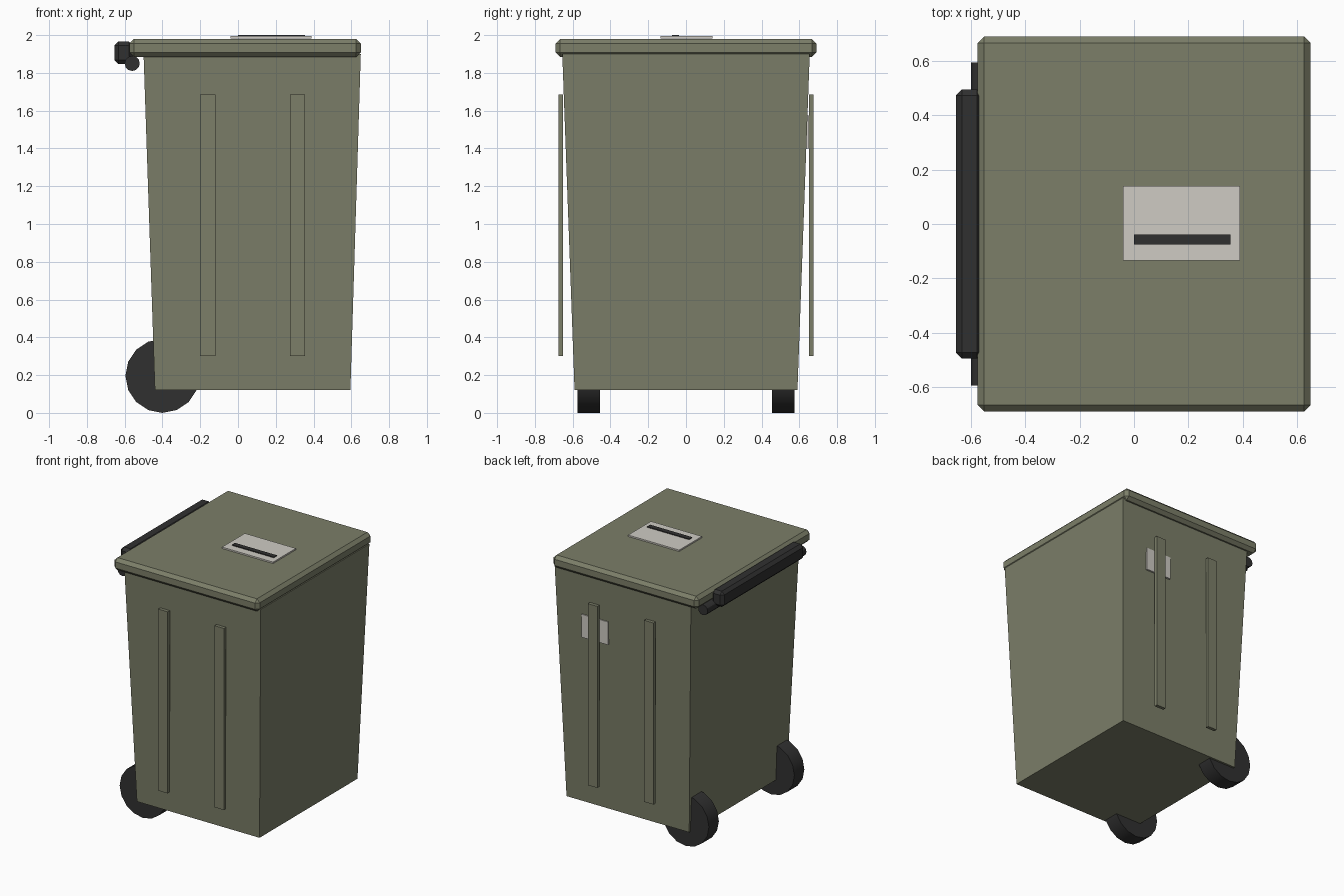
import bpy, bmesh, math
from mathutils import Matrix, Vector

if "Cube" in bpy.data.objects:
    bpy.data.objects.remove(bpy.data.objects["Cube"])


def material(name, rgb):
    m = bpy.data.materials.new(name)
    m.diffuse_color = (*rgb, 1)
    m.use_nodes = True
    m.node_tree.nodes["Principled BSDF"].inputs["Base Color"].default_value = m.diffuse_color
    return m


OLIVE = material("olive plastic", (0.20, 0.21, 0.14))
DARK = material("dark rubber", (0.03, 0.03, 0.03))
PALE = material("pale label", (0.62, 0.60, 0.55))


def finish(name, bm, mat):
    bmesh.ops.recalc_face_normals(bm, faces=bm.faces)
    mesh = bpy.data.meshes.new(name)
    bm.to_mesh(mesh)
    bm.free()
    obj = bpy.data.objects.new(name, mesh)
    bpy.context.collection.objects.link(obj)
    mesh.materials.append(mat)
    return obj


def box(name, lo, hi, mat, bevel=0):
    lo, hi = Vector(lo), Vector(hi)
    bm = bmesh.new()
    bmesh.ops.create_cube(bm, size=1, matrix=Matrix.Translation((lo + hi) / 2)
                          @ Matrix.Diagonal((*(hi - lo), 1)))
    if bevel:
        bmesh.ops.bevel(bm, geom=bm.edges[:], offset=bevel, segments=1,
                        profile=0.5, affect='EDGES')
    return finish(name, bm, mat)


def cylinder_y(name, centre, radius, length, sides, mat):
    bm = bmesh.new()
    bmesh.ops.create_cone(bm, cap_ends=True, segments=sides, radius1=radius,
                          radius2=radius, depth=length,
                          matrix=Matrix.Translation(centre)
                          @ Matrix.Rotation(math.pi / 2, 4, 'X'))
    obj = finish(name, bm, mat)
    bpy.ops.object.select_all(action='DESELECT')
    obj.select_set(True)
    bpy.context.view_layer.objects.active = obj
    bpy.ops.object.shade_smooth_by_angle(angle=math.radians(30))
    return obj


# Tapered bin body
bm = bmesh.new()
rings = []
for x0, x1, y, z in ((-0.44, 0.595, 0.59, 0.12), (-0.50, 0.65, 0.655, 1.90)):
    rings.append([bm.verts.new(p) for p in
                  ((x0, -y, z), (x1, -y, z), (x1, y, z), (x0, y, z))])
bm.faces.new(rings[0])
bm.faces.new(rings[1])
for i in range(4):
    j = (i + 1) % 4
    bm.faces.new((rings[0][i], rings[0][j], rings[1][j], rings[1][i]))
finish("bin_body", bm, OLIVE)

# Lid with chamfered edges
box("lid", (-0.575, -0.69, 1.885), (0.65, 0.69, 1.98), OLIVE, 0.024)

# Handle and hinge bar at the wheel end
box("handle", (-0.655, -0.495, 1.846), (-0.555, 0.495, 1.966), DARK, 0.022)
cylinder_y("hinge_bar", (-0.56, 0, 1.85), 0.04, 1.19, 12, DARK)

# Wheels and side ribs, repeated on both sides
for side, s in (("front", -1), ("back", 1)):
    cylinder_y(f"wheel_{side}", (-0.40, s * 0.515, 0.196), 0.196, 0.12, 16, DARK)
    for i, x in enumerate((-0.16, 0.315)):
        y0, y1 = sorted((s * 0.651, s * 0.676))
        box(f"rib_{side}_{i + 1}", (x - 0.04, y0, 0.30), (x + 0.04, y1, 1.685), OLIVE)

# Label on the back face, behind a rib
box("side_label", (0.205, 0.635, 1.40), (0.425, 0.65, 1.575), PALE)

# Plate and slot on the lid
box("lid_plate", (-0.04, -0.135, 1.983), (0.39, 0.14, 1.994), PALE)
box("lid_slot", (0.0, -0.075, 1.990), (0.355, -0.038, 2.0), DARK)
